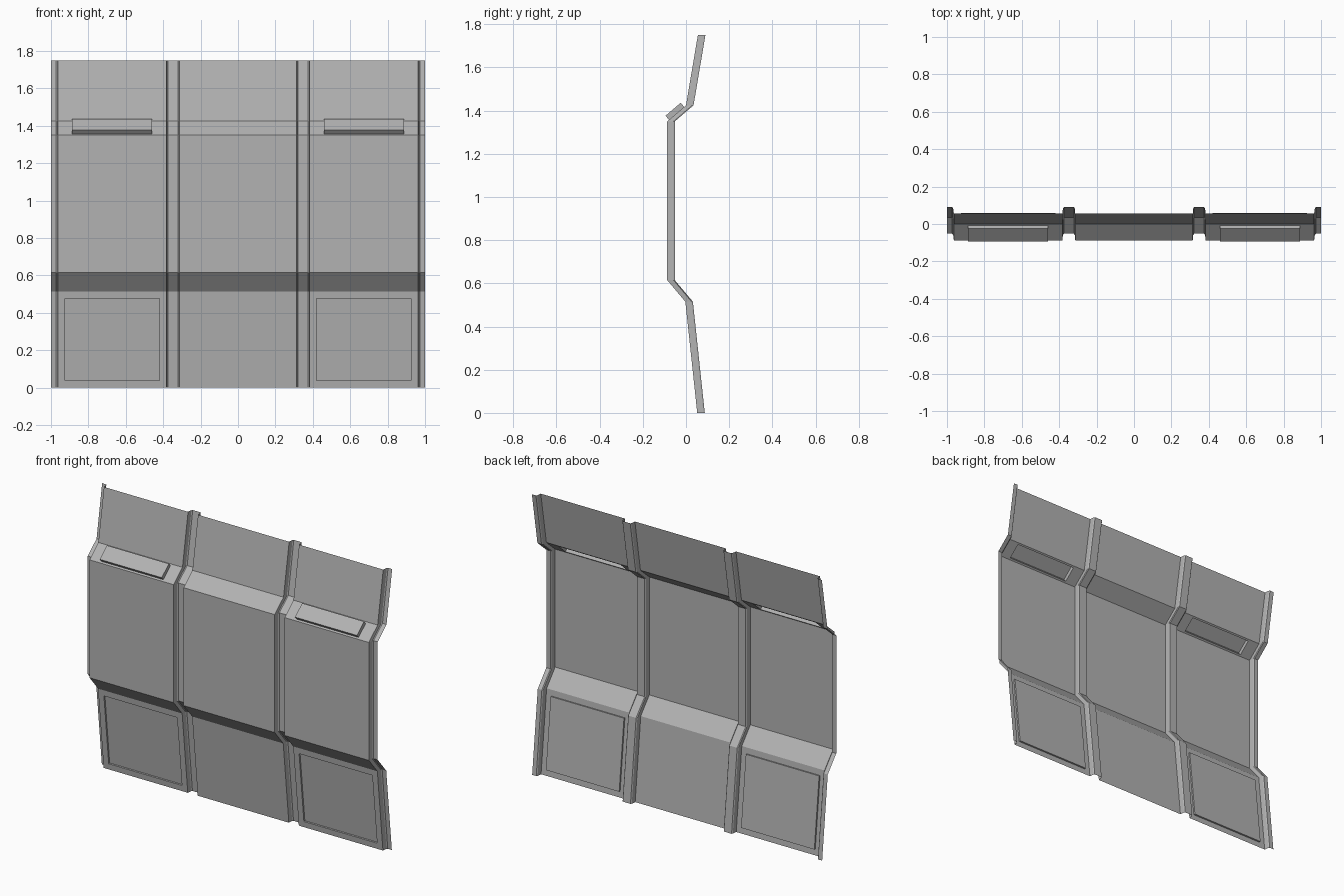
import bpy
import bmesh

cube = bpy.data.objects.get("Cube")
if cube:
    bpy.data.objects.remove(cube, do_unlink=True)

# Single sheet metal colour
metal = bpy.data.materials.new("plain_grey_metal")
metal.use_nodes = True
grey = (0.45, 0.45, 0.45, 1)
metal.diffuse_color = grey
metal.node_tree.nodes["Principled BSDF"].inputs["Base Color"].default_value = grey

# Side profile of the sheet (y, z), bottom to top
profile = [(0.052, 0), (-0.003, 0.515), (-0.087, 0.615),
           (-0.087, 1.35), (0, 1.425), (0.055, 1.75)]

# Cross-section of the right half (x, depth behind the panels)
DEPTH = 0.035
CHAMFER = 0.006
half = [(0.314, 0), (0.317, DEPTH - CHAMFER), (0.322, DEPTH),
        (0.375, DEPTH), (0.38, DEPTH - CHAMFER), (0.383, 0),
        (0.963, 0), (0.967, DEPTH - CHAMFER), (0.972, DEPTH), (1, DEPTH)]
section = [(-x, d) for x, d in reversed(half)] + half

# Sweep the section along the profile
bm = bmesh.new()
rows = [[bm.verts.new((x, y + d, z)) for x, d in section] for y, z in profile]
panels = {}
for j in range(len(rows) - 1):
    for i in range(len(section) - 1):
        face = bm.faces.new((rows[j][i], rows[j][i + 1],
                             rows[j + 1][i + 1], rows[j + 1][i]))
        width = section[i + 1][0] - section[i][0]
        if 0.5 < width < 0.6:
            panels.setdefault(j, []).append(face)
bm.normal_update()


def press(face, margin, depth, squeeze=1.0):
    """Press a rectangle in or out of a panel, optionally narrowed in x."""
    bmesh.ops.inset_individual(bm, faces=[face], thickness=margin)
    middle = face.calc_center_median().x
    for v in face.verts:
        v.co.x = middle + (v.co.x - middle) * squeeze
    face.normal_update()
    push = face.normal * depth
    wall = bmesh.ops.extrude_discrete_faces(bm, faces=[face])["faces"][0]
    bmesh.ops.translate(bm, verts=wall.verts[:], vec=push)


# Shallow recesses in the lower outer panels
for panel in panels[0]:
    press(panel, 0.053, -0.01)

# Raised lamp housings on the upper sloping step
for panel in panels[3]:
    press(panel, 0.016, 0.025, squeeze=0.766)

mesh = bpy.data.meshes.new("wall_panel")
bm.to_mesh(mesh)
bm.free()
mesh.materials.append(metal)
wall_panel = bpy.data.objects.new("wall_panel", mesh)
bpy.context.collection.objects.link(wall_panel)
